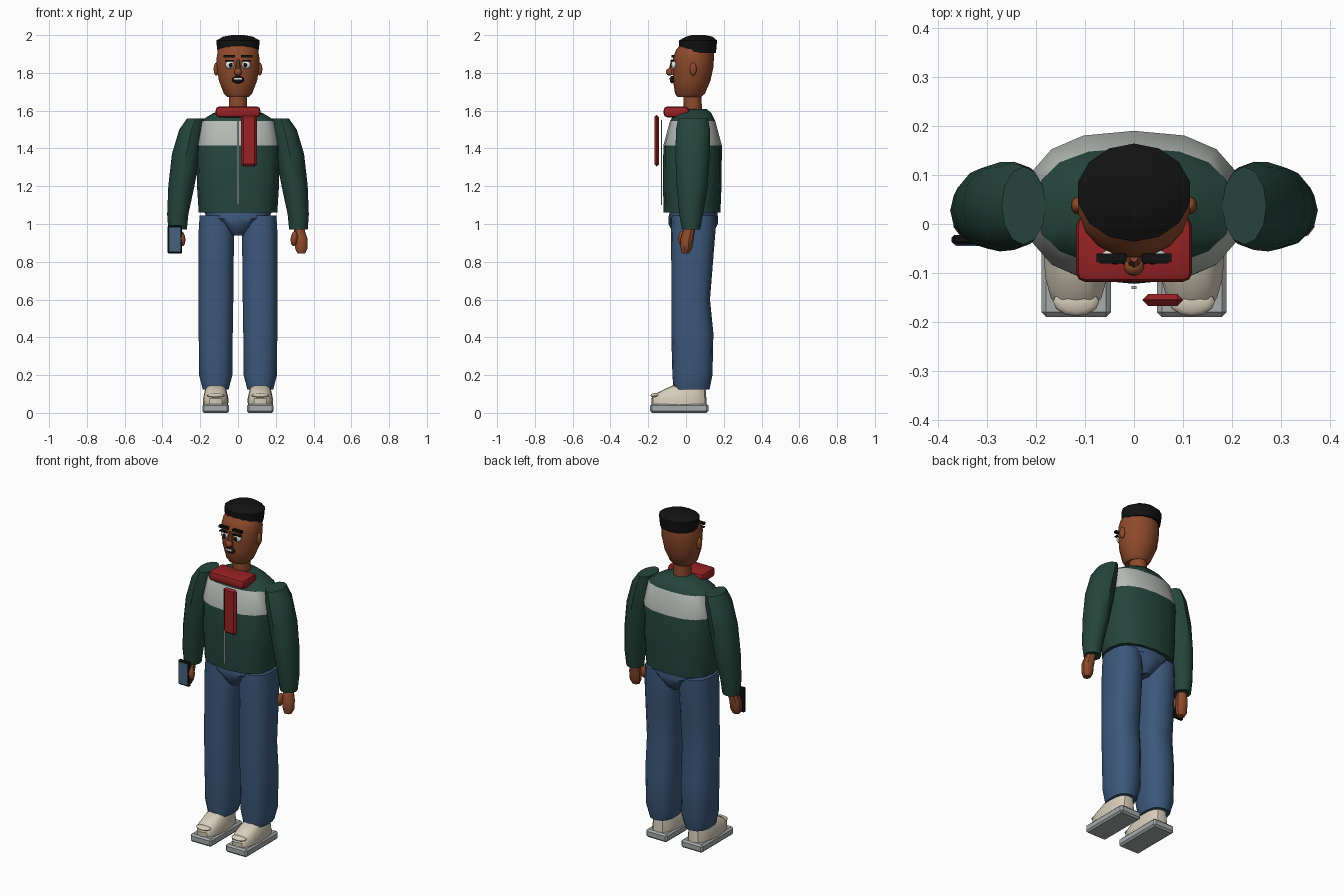
import bpy, bmesh, math
from mathutils import Matrix, Vector


def mat(name, r, g, b):
    m = bpy.data.materials.new(name)
    m.diffuse_color = (r, g, b, 1)
    return m


GREEN = mat("jacket green", .018, .06, .045)
BAND = mat("band grey", .46, .49, .46)
DENIM = mat("denim blue", .045, .098, .2)
SKIN = mat("brown skin", .27, .07, .025)
RED = mat("scarf red", .31, .016, .018)
BLACK = mat("black", .006, .006, .006)
CREAM = mat("shoe cream", .68, .61, .49)
GREY = mat("sole grey", .38, .41, .41)
WHITE = mat("white", .8, .8, .76)
SCREEN = mat("screen blue", .06, .12, .2)


def finish(bm, name, *mats, angle=35):
    bmesh.ops.recalc_face_normals(bm, faces=bm.faces)
    me = bpy.data.meshes.new(name)
    bm.to_mesh(me)
    bm.free()
    for m in mats:
        me.materials.append(m)
    for p in me.polygons:
        p.use_smooth = True
    me.set_sharp_from_angle(angle=math.radians(angle))
    ob = bpy.data.objects.new(name, me)
    bpy.context.collection.objects.link(ob)
    return ob


def loft(name, rings, *mats, n=14, p=1.0, side=1):
    """Capped tube through rings of (z, cx, rx, y_front, y_back)."""
    bm = bmesh.new()
    loops = []
    for z, cx, rx, y0, y1 in rings:
        loop = []
        for i in range(n):
            a = 2 * math.pi * i / n
            s, c = math.sin(a), math.cos(a)
            x = cx + rx * math.copysign(abs(s) ** p, s)
            y = (y0 + y1) / 2 + (y1 - y0) / 2 * math.copysign(abs(c) ** p, c)
            loop.append(bm.verts.new((side * x, y, z)))
        loops.append(loop)
    for a, b in zip(loops, loops[1:]):
        for i in range(n):
            j = (i + 1) % n
            bm.faces.new((a[i], a[j], b[j], b[i]))
    bm.faces.new(loops[0])
    bm.faces.new(loops[-1])
    return finish(bm, name, *mats)


def box(name, x, y, z, m, bevel=0, seg=1):
    """Box from (min, max) pairs with optional bevel."""
    bm = bmesh.new()
    bmesh.ops.create_cube(bm, size=1)
    for v in bm.verts:
        v.co = Vector([(lo + hi) / 2 + c * (hi - lo)
                       for c, (lo, hi) in zip(v.co, (x, y, z))])
    if bevel:
        bmesh.ops.bevel(bm, geom=bm.edges[:], offset=bevel, segments=seg,
                        profile=.5, affect='EDGES')
    return finish(bm, name, m, angle=30)


def ball(name, loc, r, m, tilt=0, u=12, v=8):
    bm = bmesh.new()
    bmesh.ops.create_uvsphere(bm, u_segments=u, v_segments=v, radius=1)
    bm.transform(Matrix.Translation(loc) @ Matrix.Rotation(tilt, 4, 'Y')
                 @ Matrix.Diagonal((*r, 1)))
    return finish(bm, name, m, angle=60)


# Jacket body with pale chest band chosen by height
jacket = loft("jacket", [
    (1.06, 0, .208, -.118, .182), (1.2, 0, .217, -.122, .188),
    (1.415, 0, .222, -.12, .19), (1.545, 0, .2, -.085, .155),
    (1.585, 0, .135, -.06, .135), (1.61, 0, .07, -.025, .11)],
    GREEN, BAND, n=16, p=.8)
for f in jacket.data.polygons:
    if 1.42 < f.center.z < 1.54:
        f.material_index = 1
box("zip", (-.005, .005), (-.133, -.126), (1.1, 1.55), GREY)

# Scarf collar and hanging tail
box("scarf_collar", (-.118, .118), (-.118, .015), (1.565, 1.622), RED, .018, 2)
box("scarf_tail", (.017, .1), (-.167, -.143), (1.305, 1.578), RED, .0115)

# Neck, head and hair
loft("neck", [(1.59, 0, .05, -.015, .085), (1.7, 0, .048, -.013, .081)], SKIN)
loft("head", [
    (1.672, 0, .058, -.045, .08), (1.69, 0, .076, -.058, .1),
    (1.76, 0, .103, -.069, .13), (1.83, 0, .114, -.07, .145),
    (1.88, 0, .115, -.068, .148), (1.92, 0, .108, -.054, .147),
    (1.95, 0, .09, -.03, .14)], SKIN, n=18)
loft("hair", [
    (1.905, 0, .11, -.032, .158), (1.94, 0, .115, -.036, .162),
    (1.972, 0, .117, -.036, .164), (1.992, 0, .08, 0, .14),
    (2.0, 0, .035, .03, .1)], BLACK)

# Nose and mouth
loft("nose_bridge", [(1.79, 0, .017, -.098, -.05),
                     (1.87, 0, .009, -.078, -.05)], SKIN, n=8)
ball("nose_tip", (0, -.087, 1.805), (.021, .019, .02), SKIN)
ball("mouth", (0, -.074, 1.764), (.033, .012, .02), BLACK)
box("teeth", (-.02, .02), (-.089, -.083), (1.764, 1.774), WHITE)

for side, tag in ((-1, "left"), (1, "right")):
    def span(a, b):
        return tuple(sorted((side * a, side * b)))

    # Face details
    ball(tag + "_eye", (side * .043, -.065, 1.843), (.024, .014, .022), WHITE)
    ball(tag + "_pupil", (side * .038, -.077, 1.841), (.01, .006, .012), BLACK)
    box(tag + "_eyelid", span(.02, .07), (-.081, -.062), (1.861, 1.867), BLACK)
    box(tag + "_eyebrow", span(.016, .076), (-.078, -.06), (1.882, 1.895), BLACK)
    ball(tag + "_ear", (side * .115, .038, 1.82), (.014, .018, .035), SKIN)

    # Sleeves
    loft(tag + "_sleeve", [
        (.97, .32, .049, -.022, .075), (1.05, .319, .056, -.035, .09),
        (1.2, .3, .069, -.05, .115), (1.37, .274, .076, -.056, .126),
        (1.5, .245, .066, -.053, .127), (1.558, .225, .045, -.042, .117)],
        GREEN, n=12, side=side)

    # Hands: palm with closed fingers plus thumb
    loft(tag + "_hand", [
        (.845, .335, .022, -.022, .018), (.87, .335, .034, -.028, .032),
        (.92, .334, .036, -.03, .04), (.985, .322, .027, -.008, .05)],
        SKIN, n=10, side=side)
    ball(tag + "_thumb", (side * .297, -.02, .922), (.018, .022, .04), SKIN,
         tilt=side * .1)

    # Trouser legs
    loft(tag + "_leg", [
        (.125, .118, .07, -.066, .125), (.2, .118, .09, -.072, .14),
        (.42, .118, .092, -.078, .145), (.6, .117, .094, -.078, .127),
        (.8, .116, .095, -.078, .143), (.95, .115, .096, -.08, .155),
        (1.045, .12, .085, -.075, .155)], DENIM, n=14, p=.8, side=side)

    # Shoes: sole slab, upper and toe strap
    box(tag + "_sole", span(.047, .189), (-.19, .118), (0, .048), GREY, .01)
    loft(tag + "_shoe", [
        (.04, .118, .066, -.182, .11), (.075, .118, .067, -.184, .108),
        (.1, .118, .062, -.165, .106), (.125, .118, .056, -.115, .104),
        (.145, .118, .048, -.07, .1)], CREAM, n=16, p=.75, side=side)
    ball(tag + "_toe_strap", (side * .118, -.158, .092), (.047, .03, .013), CREAM)

# Hips bridging the two legs
loft("hips", [
    (.938, 0, .035, -.05, .12), (.965, 0, .06, -.075, .15),
    (1.0, 0, .1, -.092, .168), (1.03, 0, .165, -.094, .17),
    (1.07, 0, .18, -.085, .165)], DENIM, n=16, p=.85)

# Phone held in one hand
box("phone", (-.372, -.296), (-.042, -.022), (.843, .993), BLACK, .006)
box("phone_screen", (-.364, -.304), (-.045, -.041), (.854, .982), SCREEN)
